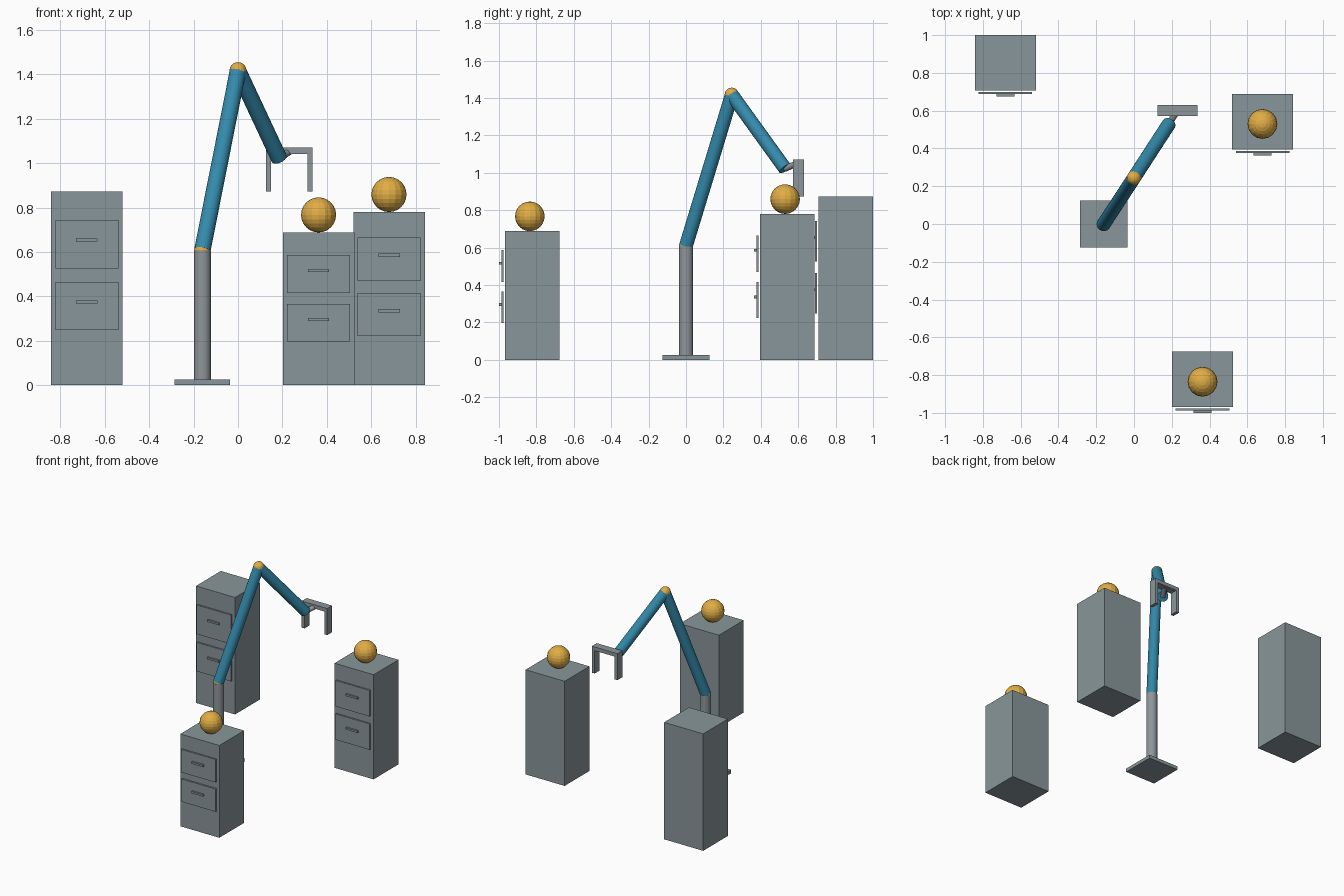
import bpy
from mathutils import Vector

if "Cube" in bpy.data.objects:
    bpy.data.objects.remove(bpy.data.objects["Cube"])


def material(name, rgb):
    m = bpy.data.materials.new(name)
    m.diffuse_color = (*rgb, 1)
    m.use_nodes = True
    m.node_tree.nodes["Principled BSDF"].inputs["Base Color"].default_value = m.diffuse_color
    return m


CABINET = material("cabinet grey", (0.25, 0.305, 0.325))
STEEL = material("steel grey", (0.27, 0.305, 0.325))
BLUE = material("arm blue", (0.035, 0.26, 0.42))
GOLD = material("golden yellow", (0.75, 0.42, 0.06))


def finish(name, mat):
    ob = bpy.context.object
    ob.name = name
    ob.data.materials.append(mat)
    return ob


def box(name, mat, x, y, z):
    """Box from (min, max) ranges on each axis."""
    bpy.ops.mesh.primitive_cube_add(size=1, location=[sum(r) / 2 for r in (x, y, z)])
    bpy.context.object.scale = [r[1] - r[0] for r in (x, y, z)]
    return finish(name, mat)


def rod(name, mat, a, b, radius, sides=24):
    """Cylinder running between two points."""
    a, b = Vector(a), Vector(b)
    d = b - a
    bpy.ops.mesh.primitive_cylinder_add(vertices=sides, radius=radius,
                                        depth=d.length, location=(a + b) / 2)
    bpy.context.object.rotation_euler = d.to_track_quat('Z', 'Y').to_euler()
    ob = finish(name, mat)
    bpy.ops.object.shade_smooth_by_angle()
    return ob


def ball(name, mat, centre, radius, segments=16, rings=12):
    bpy.ops.mesh.primitive_uv_sphere_add(segments=segments, ring_count=rings,
                                         radius=radius, location=centre)
    return finish(name, mat)


def cabinet(name, cx, front, height):
    """Tall cabinet with two drawers, sized in proportion to its height."""
    box(name, CABINET, (cx - 0.161, cx + 0.161), (front, front + 0.292), (0, height))
    for label, low, high, grip in (("upper", 0.603, 0.852, 0.75),
                                   ("lower", 0.285, 0.532, 0.43)):
        box(f"{name}_{label}_drawer", CABINET, (cx - 0.142, cx + 0.142),
            (front - 0.019, front - 0.008), (low * height, high * height))
        zc = grip * height
        box(f"{name}_{label}_handle", CABINET, (cx - 0.048, cx + 0.048),
            (front - 0.032, front - 0.019), (zc - 0.007, zc + 0.007))


# Cabinets, two of them with a ball on top
cabinet("tall_cabinet", -0.681, 0.708, 0.872)
cabinet("middle_cabinet", 0.681, 0.395, 0.78)
cabinet("short_cabinet", 0.363, -0.968, 0.688)
ball("middle_cabinet_ball", GOLD, (0.68, 0.53, 0.859), 0.079)
ball("short_cabinet_ball", GOLD, (0.363, -0.835, 0.767), 0.079)

# Base and pole
shoulder, elbow, wrist = (-0.16, 0, 0.61), (0, 0.245, 1.417), (0.185, 0.53, 1.022)
box("base_plate", CABINET, (-0.285, -0.035), (-0.125, 0.125), (0, 0.026))
rod("pole", STEEL, (-0.16, 0, 0.02), (-0.16, 0, 0.607), 0.038)

# Arm segments and joints
ball("shoulder_joint", GOLD, shoulder, 0.037)
rod("upper_arm", BLUE, shoulder, elbow, 0.037)
ball("elbow_joint", GOLD, elbow, 0.038)
rod("forearm", BLUE, elbow, wrist, 0.037)

# Gripper
rod("wrist_rod", STEEL, wrist, (0.23, 0.6, 1.053), 0.017, 16)
box("gripper_palm", STEEL, (0.125, 0.335), (0.572, 0.63), (1.042, 1.07))
for side, x in (("left", 0.125), ("right", 0.312)):
    box(f"gripper_{side}_finger", STEEL, (x, x + 0.023), (0.572, 0.63), (0.872, 1.05))
